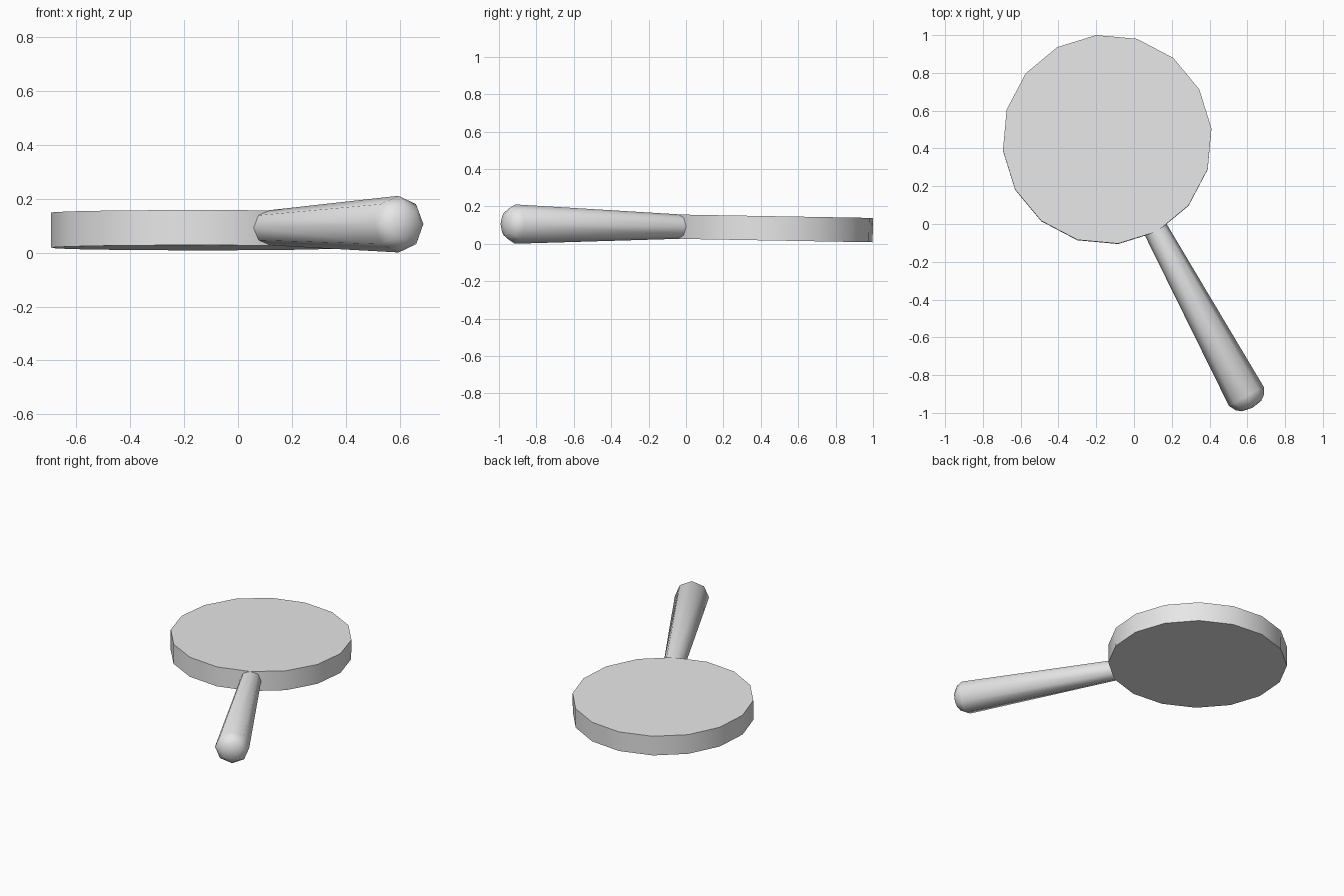
import bpy, bmesh, math
from mathutils import Vector, Matrix

default = bpy.data.objects.get("Cube")
if default:
    bpy.data.objects.remove(default, do_unlink=True)

GREY = (0.8, 0.8, 0.8, 1.0)
mat = bpy.data.materials.new("plain grey")
mat.use_nodes = True
mat.diffuse_color = GREY
mat.node_tree.nodes["Principled BSDF"].inputs["Base Color"].default_value = GREY


def lathe(name, profile, sides, matrix, start=0.0, sharp=40):
    """Closed solid of revolution about local z from (radius, height) points."""
    bm = bmesh.new()
    rings = []
    for radius, height in profile:
        ring = []
        for i in range(sides):
            a = start + math.tau * i / sides
            ring.append(bm.verts.new((radius * math.cos(a), radius * math.sin(a), height)))
        rings.append(ring)
    for low, high in zip(rings, rings[1:]):
        for i in range(sides):
            j = (i + 1) % sides
            bm.faces.new((low[i], low[j], high[j], high[i]))
    bm.faces.new(rings[0][::-1])
    # A zero-radius last ring welds into a pole
    bm.faces.new(rings[-1])
    bmesh.ops.remove_doubles(bm, verts=bm.verts, dist=0.0005)
    bmesh.ops.recalc_face_normals(bm, faces=bm.faces)
    mesh = bpy.data.meshes.new(name)
    bm.to_mesh(mesh)
    bm.free()
    mesh.materials.append(mat)
    obj = bpy.data.objects.new(name, mesh)
    bpy.context.collection.objects.link(obj)
    obj.matrix_world = matrix
    bpy.ops.object.select_all(action="DESELECT")
    obj.select_set(True)
    bpy.context.view_layer.objects.active = obj
    bpy.ops.object.shade_smooth_by_angle(angle=math.radians(sharp))
    return obj


# Round head: a thick disc, dipping slightly towards the back
lathe("round_head", [(0.555, -0.065), (0.555, 0.065)], 16,
      Matrix.Translation((-0.142, 0.447, 0.083)) @ Matrix.Rotation(-0.0175, 4, "X"),
      start=math.radians(6))

# Handle: tapered octagonal grip with a domed butt
inner_end = Vector((0.115, -0.03, 0.092))
butt = Vector((0.595, -0.913, 0.1055))
axis = (butt - inner_end).normalized()
side = axis.cross(Vector((0, 0, 1))).normalized()
frame = Matrix((side, axis.cross(side), axis)).transposed().to_4x4()
length = (butt - inner_end).length
lathe("handle", [(0.065, 0), (0.105, length), (0.085, length + 0.037),
                 (0.058, length + 0.058), (0, length + 0.068)], 8,
      Matrix.Translation(inner_end) @ frame, sharp=60)
